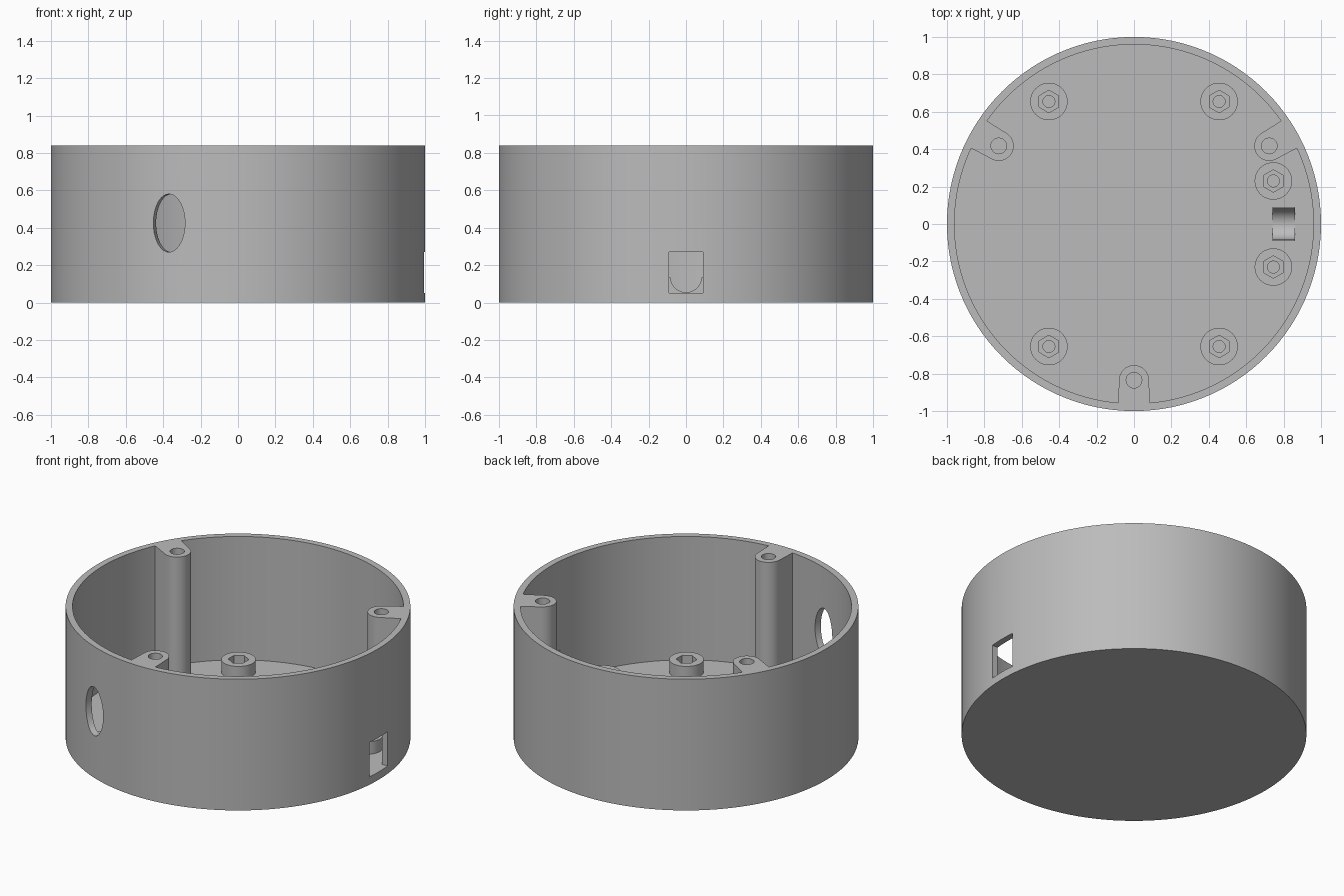
import bpy, bmesh
from math import sin, cos, pi, radians
from mathutils import Matrix

cube = bpy.data.objects.get("Cube")
if cube:
    bpy.data.objects.remove(cube, do_unlink=True)

HEIGHT, FLOOR, INNER = 0.84, 0.05, 0.96

grey = bpy.data.materials.new("plain grey")
grey.use_nodes = True
grey.diffuse_color = (0.5, 0.5, 0.5, 1)
grey.node_tree.nodes["Principled BSDF"].inputs["Base Color"].default_value = grey.diffuse_color


def arc(rx, ry, n, start=0.0, sweep=2 * pi, cx=0.0, cy=0.0):
    """Points on an arc; a full turn leaves out the repeated end point."""
    full = abs(sweep) >= 2 * pi
    return [(cx + rx * cos(start + sweep * i / n), cy + ry * sin(start + sweep * i / n))
            for i in range(n if full else n + 1)]


def prism(name, outline, low, high, matrix=Matrix()):
    """Extrude a closed outline from low to high along local z."""
    bm = bmesh.new()
    base = bm.faces.new([bm.verts.new((x, y, low)) for x, y in outline])
    top = bmesh.ops.extrude_face_region(bm, geom=[base])["geom"]
    bmesh.ops.translate(bm, vec=(0, 0, high - low),
                        verts=[v for v in top if isinstance(v, bmesh.types.BMVert)])
    bmesh.ops.transform(bm, matrix=matrix, verts=bm.verts)
    bmesh.ops.recalc_face_normals(bm, faces=bm.faces)
    mesh = bpy.data.meshes.new(name)
    bm.to_mesh(mesh)
    bm.free()
    mesh.materials.append(grey)
    obj = bpy.data.objects.new(name, mesh)
    bpy.context.collection.objects.link(obj)
    return obj


def combine(obj, tool, operation="DIFFERENCE"):
    """Apply a boolean and discard the tool."""
    tool.hide_render = True
    mod = obj.modifiers.new("Boolean", "BOOLEAN")
    mod.operation, mod.solver, mod.object = operation, "EXACT", tool
    bpy.context.view_layer.objects.active = obj
    bpy.ops.object.modifier_apply(modifier=mod.name)
    bpy.data.objects.remove(tool, do_unlink=True)


def shade(obj):
    bpy.ops.object.select_all(action="DESELECT")
    obj.select_set(True)
    bpy.context.view_layer.objects.active = obj
    bpy.ops.object.shade_smooth_by_angle(angle=radians(30))


# Round open housing
housing = prism("housing", arc(1, 1, 120), 0, HEIGHT)
combine(housing, prism("cavity", arc(INNER, INNER, 120), FLOOR, 1))

# Three full-height lid screw bosses joined to the wall
boss_outline = [(0.975, -0.085), (0.975, 0.085)] + arc(0.08, 0.08, 24, pi / 2, pi, 0.835)
for angle in (30, 150, 270):
    turn = Matrix.Rotation(radians(angle), 4, "Z")
    combine(housing, prism("lid_boss", boss_outline, FLOOR - 0.02, HEIGHT, turn), "UNION")
    hole = arc(0.042, 0.042, 24, cx=0.835)
    combine(housing, prism("lid_screw_hole", hole, 0.4, 1, turn))

# Oval opening near the front, cut radially
sideways = Matrix.Rotation(pi / 2, 4, "Y") @ Matrix.Rotation(pi, 4, "X")
oval_turn = Matrix.Rotation(radians(248.3), 4, "Z") @ Matrix.Translation((0, 0, 0.425))
combine(housing, prism("oval_cutter", arc(0.155, 0.091, 48), -1.2, -0.8,
                       oval_turn @ Matrix.Rotation(-pi / 2, 4, "Y")))

# Square cable window on the left wall
window = [(0.9, -0.092), (1.1, -0.092), (1.1, 0.092), (0.9, 0.092)]
combine(housing, prism("window_cutter", window, FLOOR, 0.27))
shade(housing)

# Grooved cable cradle behind the window: profile in y and z, extruded along x
along_x = Matrix(((0, 0, 1, 0), (1, 0, 0, 0), (0, 1, 0, 0), (0, 0, 0, 1)))
profile = [(0.092, 0.135), (0.092, 0.03), (-0.092, 0.03), (-0.092, 0.135)]
profile += arc(0.082, 0.08, 24, pi, pi, 0, 0.135)
shade(prism("cable_cradle", profile, 0.74, 0.86, along_x))

# Six short mounting posts with hexagonal nut pockets
posts = [(x, y) for x in (-0.455, 0.455) for y in (-0.655, 0.655)]
posts += [(0.745, -0.23), (0.745, 0.23)]
for x, y in posts:
    place = Matrix.Translation((x, y, 0))
    post = prism("mounting_post", arc(0.1, 0.1, 40), FLOOR - 0.02, 0.13, place)
    combine(post, prism("nut_pocket", arc(0.06, 0.06, 6, pi / 2), 0.075, 0.2, place))
    combine(post, prism("screw_hole", arc(0.032, 0.032, 20), 0.045, 0.2, place))
    shade(post)
